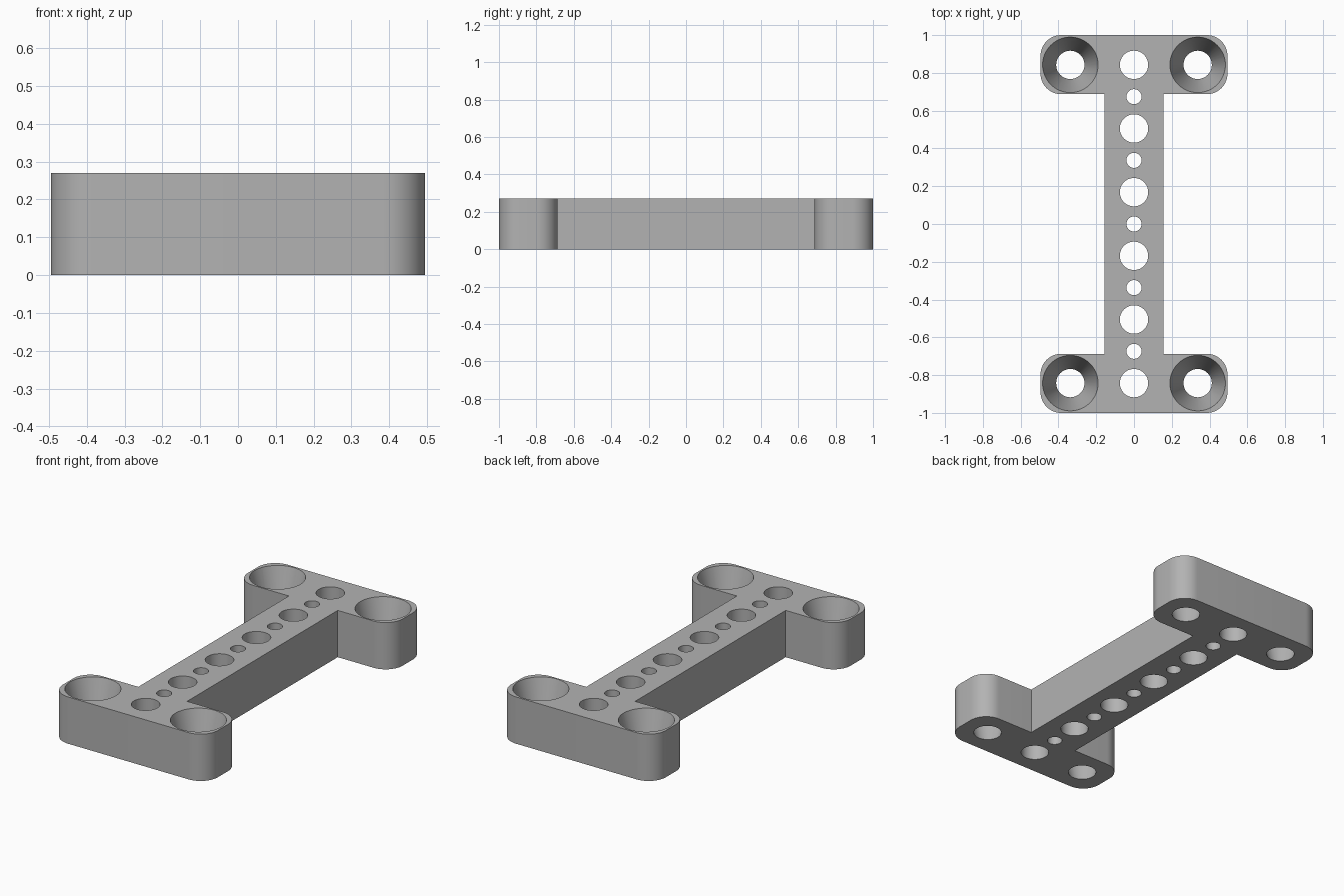
import bpy, bmesh, math
from mathutils import Matrix

if "Cube" in bpy.data.objects:
    bpy.data.objects.remove(bpy.data.objects["Cube"], do_unlink=True)

HEIGHT = 0.27
HALF_W, HALF_L = 0.495, 1.0       # overall half sizes
BAR, INNER = 0.156, 0.687         # half width of the bar, inner edge of the end pads
CORNER = 0.11                     # pad corner radius
PITCH = 0.337                     # spacing of the large holes
HOLE, PIN, SINK = 0.075, 0.04, 0.147
SPILL = 0.05                      # how far cutters pass the faces

grey = bpy.data.materials.new("plain grey")
grey.use_nodes = True
colour = (0.45, 0.45, 0.45, 1)
grey.diffuse_color = colour
grey.node_tree.nodes["Principled BSDF"].inputs["Base Color"].default_value = colour


def make_object(name, bm):
    bmesh.ops.recalc_face_normals(bm, faces=bm.faces)
    mesh = bpy.data.meshes.new(name)
    bm.to_mesh(mesh)
    bm.free()
    mesh.materials.append(grey)
    obj = bpy.data.objects.new(name, mesh)
    bpy.context.collection.objects.link(obj)
    return obj


def arc(cx, cy, start, steps=12):
    angles = [math.radians(start + 90 * i / steps) for i in range(steps + 1)]
    return [(cx + CORNER * math.cos(a), cy + CORNER * math.sin(a)) for a in angles]


# I-shaped outline: one quarter, mirrored around the centre
quarter = [(BAR, INNER)]
quarter += arc(HALF_W - CORNER, INNER + CORNER, -90)
quarter += arc(HALF_W - CORNER, HALF_L - CORNER, 0)
top_half = quarter + [(-x, y) for x, y in reversed(quarter)]
outline = top_half + [(-x, -y) for x, y in top_half]

bm = bmesh.new()
base = bm.faces.new([bm.verts.new((x, y, 0)) for x, y in outline])
raised = bmesh.ops.extrude_face_region(bm, geom=[base])["geom"]
bmesh.ops.translate(bm, vec=(0, 0, HEIGHT),
                    verts=[v for v in raised if isinstance(v, bmesh.types.BMVert)])
bracket = make_object("bracket", bm)

# Cutters for the round holes and the tapered screw holes
cut = bmesh.new()


def add_cutter(x, y, low, high):
    flare = (high - low) * SPILL / HEIGHT
    bmesh.ops.create_cone(cut, cap_ends=True, segments=48,
                          radius1=low - flare, radius2=high + flare,
                          depth=HEIGHT + 2 * SPILL,
                          matrix=Matrix.Translation((x, y, HEIGHT / 2)))


for i in range(-5, 6):
    radius = HOLE if i % 2 else PIN
    add_cutter(0, i * PITCH / 2, radius, radius)
for sx in (-1, 1):
    for sy in (-1, 1):
        add_cutter(sx * PITCH, sy * PITCH * 2.5, HOLE, SINK)
cutter = make_object("hole_cutter", cut)
cutter.hide_render = True

# Cut the holes, then drop the helper
bpy.ops.object.select_all(action='DESELECT')
bracket.select_set(True)
bpy.context.view_layer.objects.active = bracket
boolean = bracket.modifiers.new("holes", 'BOOLEAN')
boolean.operation = 'DIFFERENCE'
boolean.solver = 'EXACT'
boolean.object = cutter
bpy.ops.object.modifier_apply(modifier=boolean.name)
bpy.data.objects.remove(cutter, do_unlink=True)
bpy.ops.object.shade_smooth_by_angle(angle=math.radians(30))
